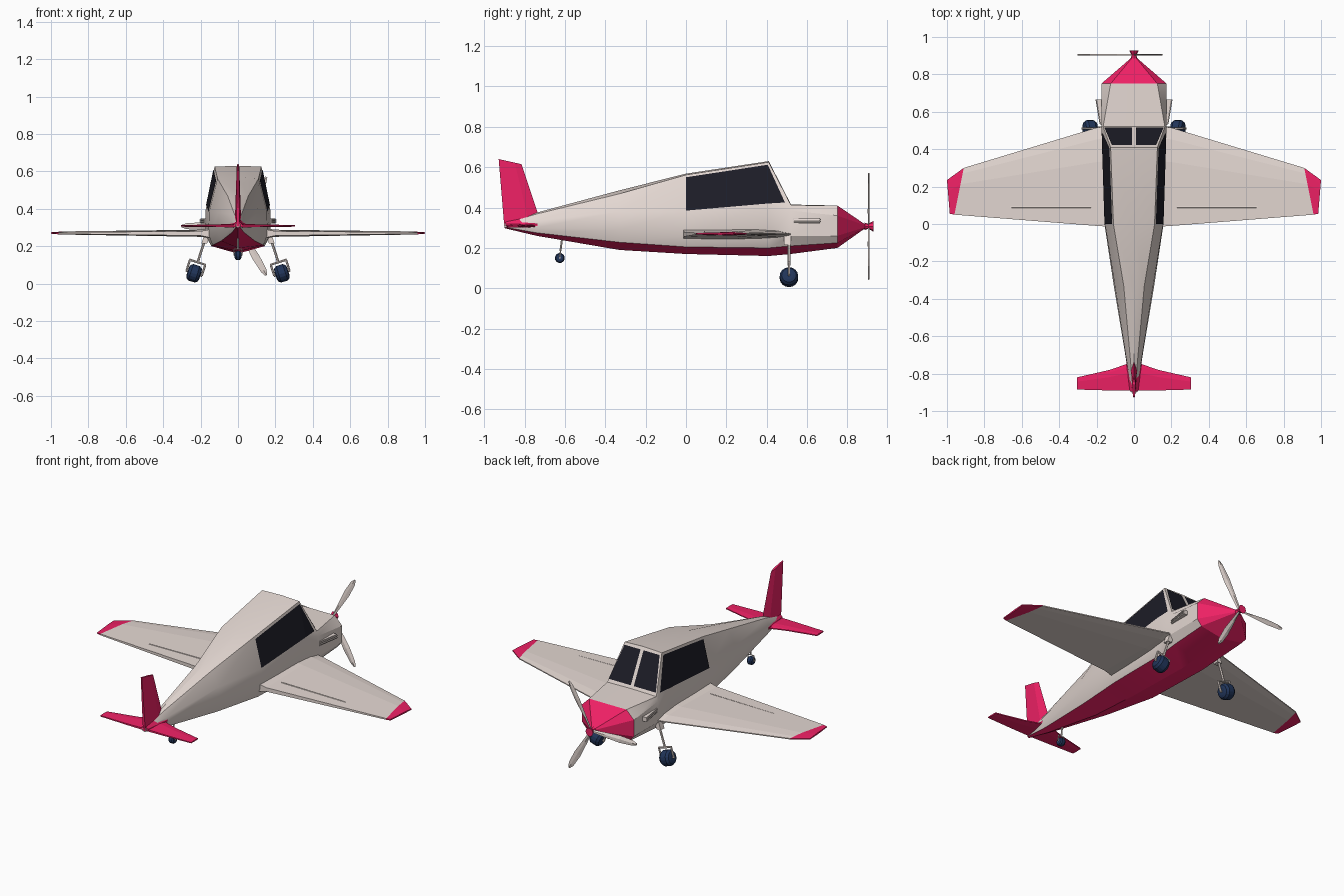
import bpy, bmesh
from math import sin, cos, tau, radians
from mathutils import Vector

if "Cube" in bpy.data.objects:
    bpy.data.objects.remove(bpy.data.objects["Cube"])


def material(name, rgb):
    m = bpy.data.materials.new(name)
    m.diffuse_color = (*rgb, 1)
    m.use_nodes = True
    m.node_tree.nodes["Principled BSDF"].inputs["Base Color"].default_value = m.diffuse_color
    return m


CREAM = material("cream", (0.78, 0.69, 0.65))
PINK = material("pink", (0.86, 0.015, 0.13))
GLASS = material("dark_glass", (0.012, 0.012, 0.02))
NAVY = material("navy", (0.015, 0.035, 0.1))


def mesh_object(name, verts, faces, mats, indices=None, mirror=False, smooth=0):
    me = bpy.data.meshes.new(name)
    me.from_pydata([tuple(v) for v in verts], [], faces)
    for m in mats:
        me.materials.append(m)
    if indices:
        me.polygons.foreach_set("material_index", indices)
    bm = bmesh.new()
    bm.from_mesh(me)
    bmesh.ops.recalc_face_normals(bm, faces=bm.faces)
    bm.to_mesh(me)
    bm.free()
    ob = bpy.data.objects.new(name, me)
    bpy.context.collection.objects.link(ob)
    if mirror:
        ob.modifiers.new("mirror", "MIRROR").use_mirror_merge = False
    if smooth:
        bpy.ops.object.select_all(action='DESELECT')
        ob.select_set(True)
        bpy.context.view_layer.objects.active = ob
        bpy.ops.object.shade_smooth_by_angle(angle=radians(smooth))
    return ob


def loft(name, rings, mats, pick=lambda i, j: 0, **kw):
    """Skin equal-sized rings; pick(ring, side) gives the material index."""
    n = len(rings[0])
    verts = [v for r in rings for v in r]
    faces, idx = [], []
    for i in range(len(rings) - 1):
        for j in range(n):
            k = (j + 1) % n
            faces.append((i * n + j, i * n + k, (i + 1) * n + k, (i + 1) * n + j))
            idx.append(pick(i, j))
    faces += [tuple(range(n)), tuple(range(len(verts) - n, len(verts)))]
    idx += [pick(0, 0), pick(len(rings) - 2, 0)]
    return mesh_object(name, verts, faces, mats, idx, **kw)


def turned(name, centre, axis, profile, n, mat, **kw):
    """Lathe (distance, radius) pairs along an axis."""
    c, a = Vector(centre), Vector(axis).normalized()
    u = a.orthogonal().normalized()
    w = a.cross(u)
    rings = [[c + a * d + r * (u * cos(tau * k / n) + w * sin(tau * k / n))
              for k in range(n)] for d, r in profile]
    return loft(name, rings, [mat], **kw)


def rod(name, p, q, r, mat=CREAM, **kw):
    d = Vector(q) - Vector(p)
    return turned(name, p, d, [(0, r), (d.length, r)], 6, mat, **kw)


# Fuselage: y, top z, then roof corner, shoulder, side and belly edge (x, z), bottom z
sections = [
    (0.75, 0.41, (.125, .41), (.175, .36), (.175, .26), (.145, .225), 0.20),
    (0.52, 0.415, (.165, .412), (.175, .385), (.175, .26), (.145, .21), 0.17),
    (0.41, 0.63, (.125, .625), (.167, .42), (.17, .25), (.142, .20), 0.16),
    (0.00, 0.568, (.11, .562), (.155, .38), (.158, .26), (.135, .205), 0.17),
    (-0.33, 0.485, (.055, .468), (.102, .38), (.108, .29), (.09, .228), 0.19),
    (-0.74, 0.375, (.018, .368), (.038, .335), (.04, .30), (.03, .275), 0.26),
    (-0.90, 0.325, (.006, .322), (.012, .316), (.012, .31), (.01, .303), 0.298),
]


def body_ring(s):
    y, top, *side, bottom = s
    return ([(0, y, top)] + [(x, y, z) for x, z in side] + [(0, y, bottom)]
            + [(-x, y, z) for x, z in reversed(side)])


loft("fuselage", [body_ring(s) for s in sections], [CREAM, PINK],
     lambda i, j: 1 if j in (4, 5) else 0, smooth=28)

# Faceted nose cone
tip = Vector((0, 0.895, 0.307))
loft("nose_cone", [body_ring(sections[0]),
                   [tip + (Vector(p) - Vector((0, .75, .307))) * 0.04
                    for p in body_ring(sections[0])]], [PINK])


# Side windows lie on the sloped cabin sides
def cabin_side(y, z):
    a, b = (sections[1], sections[2]) if y > 0.41 else (sections[2], sections[3])
    t = (y - a[0]) / (b[0] - a[0])
    hi = Vector(a[2]).lerp(Vector(b[2]), t)
    lo = Vector(a[3]).lerp(Vector(b[3]), t)
    return (lo.x + (hi.x - lo.x) * (z - lo.y) / (hi.y - lo.y) + 0.004, y, z)


outline = [(0, .55), (.405, .612), (.49, .425), (.405, .42), (0, .385)]
mesh_object("side_window", [cabin_side(*p) for p in outline],
            [(0, 1, 3, 4), (1, 2, 3)], [GLASS], mirror=True)

# Split windscreen, lifted just off the sloped front
pane = [(.01, .08), (.158, .08), (.118, .93), (.01, .93)]
mesh_object("windscreen_pane", [(x, .52 - .11 * t + .004, .413 + .214 * t + .002) for x, t in pane],
            [(0, 1, 2, 3)], [GLASS], mirror=True)


# Wings and tailplane: sections of (lead x, lead y, trail x, trail y, mid z, top, bottom, trail thickness)
def foil_ring(lx, ly, tx, ty, z, up, down, te):
    def at(t, h):
        return (lx + (tx - lx) * t, ly + (ty - ly) * t, z + h)
    return [at(0, .003), at(.12, up * .7), at(.35, up), at(1, te), at(1, -te),
            at(.35, -down), at(.12, -down * .7), at(0, -.003)]


loft("wing", [foil_ring(*s) for s in [
    (.12, .525, .12, -.015, .268, .03, .028, .028),
    (.20, .515, .20, -.01, .268, .02, .018, .012),
    (.91, .30, .96, .05, .27, .009, .008, .004),
    (1.0, .235, .985, .055, .27, .005, .005, .003)]],
    [CREAM, PINK], lambda i, j: int(i == 2), mirror=True)
loft("tailplane", [foil_ring(*s) for s in [
    (0, -.735, 0, -.89, .308, .012, .008, .006),
    (.13, -.78, .13, -.89, .308, .008, .006, .004),
    (.305, -.82, .305, -.885, .308, .005, .004, .003)]], [PINK], mirror=True)
rod("flap_hinge", (.23, .09, .281), (.66, .09, .276), .004, mirror=True)


# Fin with a faired base
def fin_ring(lead, trail, w):
    a, b = Vector((0, *lead)), Vector((0, *trail))
    x = Vector((w, 0, 0))
    m = a.lerp(b, .3)
    return [a, m + x, b + x * .5, b - x * .5, m - x]


loft("fin", [fin_ring((-.735, .375), (-.90, .305), .016),
             fin_ring((-.815, .615), (-.928, .64), .007)], [PINK])
loft("fin_fairing", [[(0, y, t), (w, y, .318), (w, y, .308), (-w, y, .308), (-w, y, .318)]
                     for y, t, w in [(-.735, .377, .042), (-.895, .335, .022)]], [PINK])

# Exhaust stubs on the cowling
loft("exhaust", [[(.15, y, .322), (x, y, .322), (x, y, .348), (.15, y, .348)]
                 for y, x in [(.665, .20), (.53, .178)]], [CREAM], mirror=True)
for z in (.33, .34):
    rod("exhaust_rib", (.181, .535, z), (.203, .665, z), .003, mirror=True)

# Propeller: flared hub and three twisted blades
turned("propeller_hub", (0, .885, .307), (0, 1, 0),
       [(0, .018), (.018, .013), (.043, .026)], 8, PINK)
for b in range(3):
    ang = radians(60 + 120 * b)
    out, across = Vector((cos(ang), 0, sin(ang))), Vector((-sin(ang), 0, cos(ang)))
    fwd = Vector((0, 1, 0))
    rings = []
    for r, w, tw in [(.01, .008, .5), (.09, .014, .35), (.19, .021, .2), (.275, .016, .1), (.303, .006, .1)]:
        c = Vector((0, .905, .307)) + out * r
        wide, thin = across * cos(tw) + fwd * sin(tw), fwd * cos(tw) - across * sin(tw)
        rings.append([c + wide * w, c + thin * .004, c - wide * w, c - thin * .004])
    loft(f"propeller_blade_{b + 1}", rings, [CREAM])

# Main landing gear, splayed outward
hub = Vector((.235, .51, .055))
down = Vector((.06, 0, -.185)).normalized()
axle = Vector((-down.z, 0, down.x))
TYRE = [(-.036, .022), (-.032, .036), (-.018, .046), (.018, .046), (.032, .036), (.036, .022)]
turned("main_wheel", hub, axle, TYRE, 16, NAVY, mirror=True)
crown = hub - down * .062
rod("main_leg", crown - down * .14, crown, .007, mirror=True)
rod("fork_crown", crown - axle * .046, crown + axle * .046, .006, mirror=True)
for s in (-.043, .043):
    rod("fork_arm", crown + axle * s, hub + axle * s, .006, mirror=True)
rod("axle", hub - axle * .046, hub + axle * .046, .006, mirror=True)
loft("leg_bracket", [[(x, .485, z), (x + .03, .485, z), (x + .03, .52, z), (x, .52, z)]
                     for x, z in [(.165, .215), (.15, .26)]], [CREAM], mirror=True)

# Tail wheel
turned("tail_wheel", (0, -.625, .15), (1, 0, 0),
       [(d * .5, r * .54) for d, r in TYRE], 12, NAVY)
rod("tail_axle", (-.022, -.625, .15), (.022, -.625, .15), .004)
for s in (-.021, .021):
    rod("tail_fork", (s, -.625, .15), (s, -.622, .185), .003)
rod("tail_fork_crown", (-.022, -.622, .185), (.022, -.622, .185), .003)
rod("tail_leg", (0, -.622, .185), (0, -.612, .26), .005)
